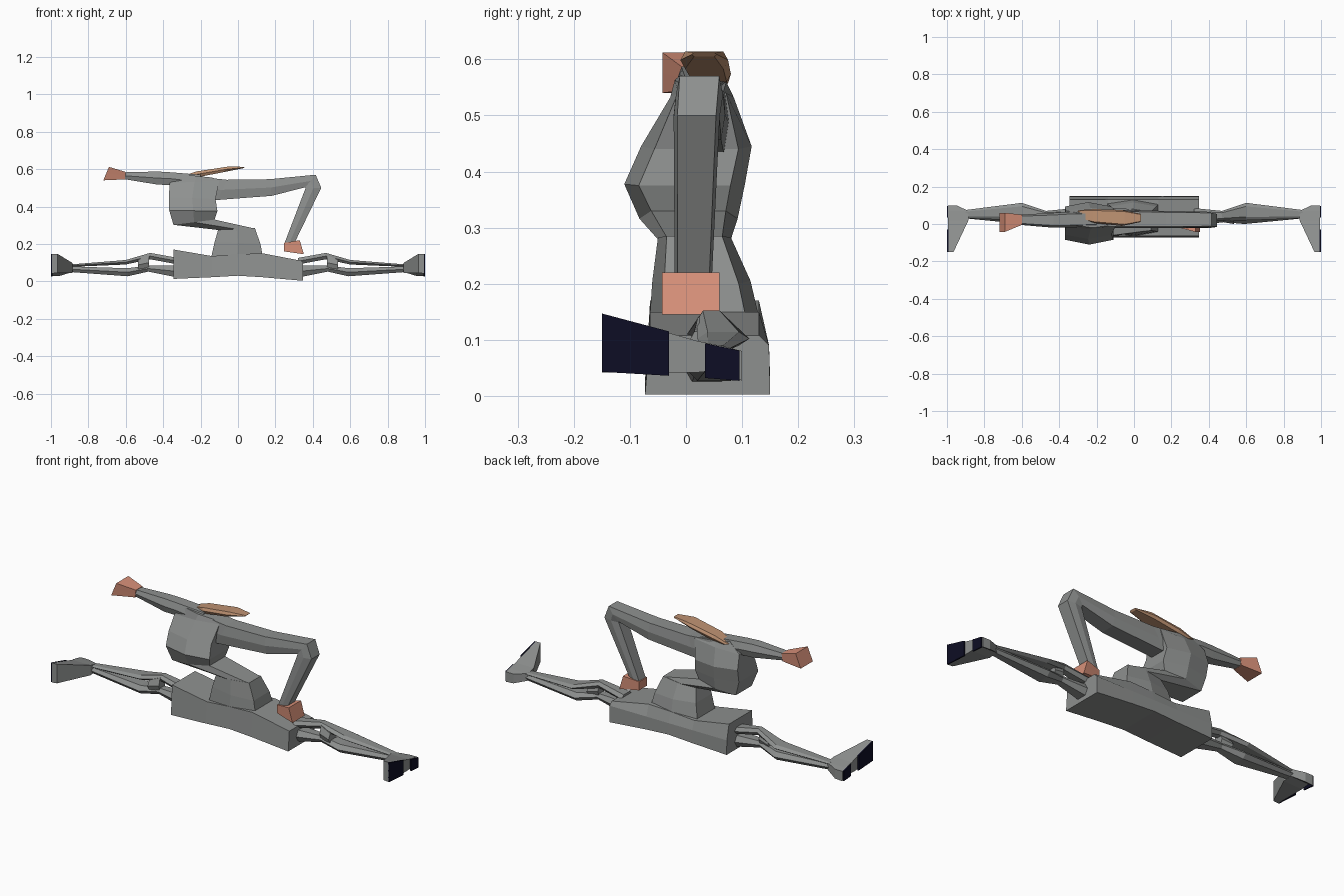
import bpy, bmesh


def material(name, rgb):
    m = bpy.data.materials.new(name)
    m.diffuse_color = (*rgb, 1)
    return m


GREY = material("suit grey", (0.27, 0.28, 0.275))
SKIN = material("hand skin", (0.68, 0.28, 0.19))
TAN = material("head tan", (0.52, 0.29, 0.17))
NAVY = material("sole navy", (0.004, 0.004, 0.018))


def skin_rings(name, rings, mat):
    """Closed flat-shaded mesh from equal-length rings of points."""
    bm = bmesh.new()
    loops = [[bm.verts.new(p) for p in r] for r in rings]
    n = len(loops[0])
    for a, b in zip(loops, loops[1:]):
        for i in range(n):
            j = (i + 1) % n
            bm.faces.new((a[i], a[j], b[j], b[i]))
    bm.faces.new(loops[0])
    bm.faces.new(loops[-1])
    bmesh.ops.recalc_face_normals(bm, faces=bm.faces)
    me = bpy.data.meshes.new(name)
    bm.to_mesh(me)
    bm.free()
    me.materials.append(mat)
    ob = bpy.data.objects.new(name, me)
    bpy.context.collection.objects.link(ob)
    return ob


def limb(name, sections, mat, soft=0.0):
    """Section = (x1, z1, x2, z2, y_front, y_back); soft rounds it to six sides."""
    rings = []
    for x1, z1, x2, z2, y0, y1 in sections:
        d = (y1 - y0) * soft
        xm, zm = (x1 + x2) / 2, (z1 + z2) / 2
        ring = [(x1, y0 + d, z1), (x1, y1 - d, z1), (xm, y1, zm),
                (x2, y1 - d, z2), (x2, y0 + d, z2), (xm, y0, zm)]
        rings.append(ring)
    return skin_rings(name, rings, mat)


# Hips: wide block along x, sloping in towards the waist at the back
hips = []
for x, lo, hi in [(-0.345, 0.013, 0.17), (-0.14, 0.022, 0.135), (0, 0.03, 0.145),
                  (0.13, 0.022, 0.15), (0.348, 0.003, 0.108)]:
    hips.append([(x, -0.073, lo), (x, 0.15, lo), (x, 0.148, 0.09),
                 (x, 0.13, hi), (x, -0.064, hi)])
skin_rings("hips", hips, GREY)

# Torso: upright waist, chest shifted sideways
limb("waist", [
    (-0.145, 0.12, 0.135, 0.12, -0.066, 0.135),
    (-0.125, 0.21, 0.12, 0.20, -0.06, 0.115),
    (-0.105, 0.28, 0.09, 0.285, -0.05, 0.08)], GREY, 0.12)
limb("chest", [
    (-0.11, 0.275, 0.085, 0.283, -0.05, 0.08),
    (-0.345, 0.302, -0.125, 0.33, -0.083, 0.092),
    (-0.368, 0.38, -0.11, 0.375, -0.11, 0.105),
    (-0.37, 0.45, -0.12, 0.44, -0.08, 0.117),
    (-0.365, 0.525, -0.10, 0.54, -0.028, 0.085),
    (-0.30, 0.572, -0.14, 0.555, -0.02, 0.07)], GREY, 0.12)

# Bent arm with hand resting near the hip
limb("bent_arm", [
    (-0.22, 0.56, -0.20, 0.43, -0.02, 0.08),
    (-0.06, 0.543, -0.11, 0.435, -0.022, 0.075),
    (0.17, 0.546, 0.18, 0.457, -0.022, 0.07),
    (0.415, 0.57, 0.36, 0.503, -0.018, 0.066),
    (0.445, 0.50, 0.36, 0.495, -0.022, 0.06),
    (0.285, 0.17, 0.247, 0.20, -0.02, 0.045)], GREY, 0.08)
limb("bent_arm_hand", [
    (0.245, 0.205, 0.245, 0.16, -0.02, 0.045),
    (0.33, 0.22, 0.352, 0.145, -0.043, 0.06)], SKIN)

# Stretched arm with hand
limb("stretched_arm", [
    (-0.20, 0.57, -0.20, 0.49, -0.015, 0.07),
    (-0.36, 0.583, -0.36, 0.515, -0.02, 0.065),
    (-0.43, 0.587, -0.43, 0.517, -0.02, 0.06),
    (-0.605, 0.583, -0.605, 0.546, -0.005, 0.05)], GREY, 0.15)
limb("stretched_arm_hand", [
    (-0.60, 0.585, -0.605, 0.545, -0.005, 0.05),
    (-0.69, 0.612, -0.72, 0.54, -0.042, 0.06)], SKIN)

# Flattened head
limb("head", [
    (-0.30, 0.562, -0.27, 0.553, 0.03, 0.075),
    (-0.22, 0.588, -0.20, 0.56, 0.005, 0.08),
    (-0.05, 0.614, -0.08, 0.583, -0.01, 0.075),
    (0.037, 0.612, 0.03, 0.605, 0.01, 0.055)], TAN, 0.1)

# Legs in a split: upper and lower struts with open gaps, knee, foot and sole
for s, side in ((1, "right"), (-1, "left")):
    def strut(name, pts):
        limb(side + "_" + name, [(s * x, hi, s * x, lo, y0, y1)
                                 for x, lo, hi, y0, y1 in pts], GREY, 0.2)

    strut("leg_top", [
        (0.32, 0.09, 0.125, 0.0, 0.085),
        (0.47, 0.118, 0.152, 0.02, 0.07),
        (0.60, 0.09, 0.114, 0.02, 0.113),
        (0.90, 0.077, 0.09, 0.03, 0.075)])
    strut("leg_bottom", [
        (0.32, 0.02, 0.085, -0.01, 0.085),
        (0.48, 0.052, 0.085, 0.01, 0.065),
        (0.59, 0.027, 0.07, 0.0, 0.10),
        (0.90, 0.05, 0.08, 0.03, 0.075)])
    strut("knee", [
        (0.475, 0.06, 0.14, 0.01, 0.065),
        (0.535, 0.06, 0.115, 0.0, 0.075)])

    # Foot runs along y: (y, inner x, low z, high z)
    foot = [(-0.15, 0.965, 0.045, 0.147), (0.02, 0.885, 0.045, 0.098),
            (0.07, 0.885, 0.05, 0.088), (0.10, 0.95, 0.03, 0.08)]
    skin_rings(side + "_foot", [[(s * x, y, lo), (s * 0.994, y, lo - 0.003),
                                 (s * 0.994, y, hi), (s * x, y, hi)]
                                for y, x, lo, hi in foot], GREY)
    # Dark plates under toe and heel
    for part, ends in (("toe_sole", [(-0.15, 0.043, 0.147), (-0.03, 0.036, 0.115)]),
                       ("heel_sole", [(0.034, 0.032, 0.094), (0.095, 0.027, 0.081)])):
        skin_rings(side + "_" + part, [[(s * 0.993, y, lo), (s, y, lo),
                                        (s, y, hi), (s * 0.993, y, hi)]
                                       for y, lo, hi in ends], NAVY)
